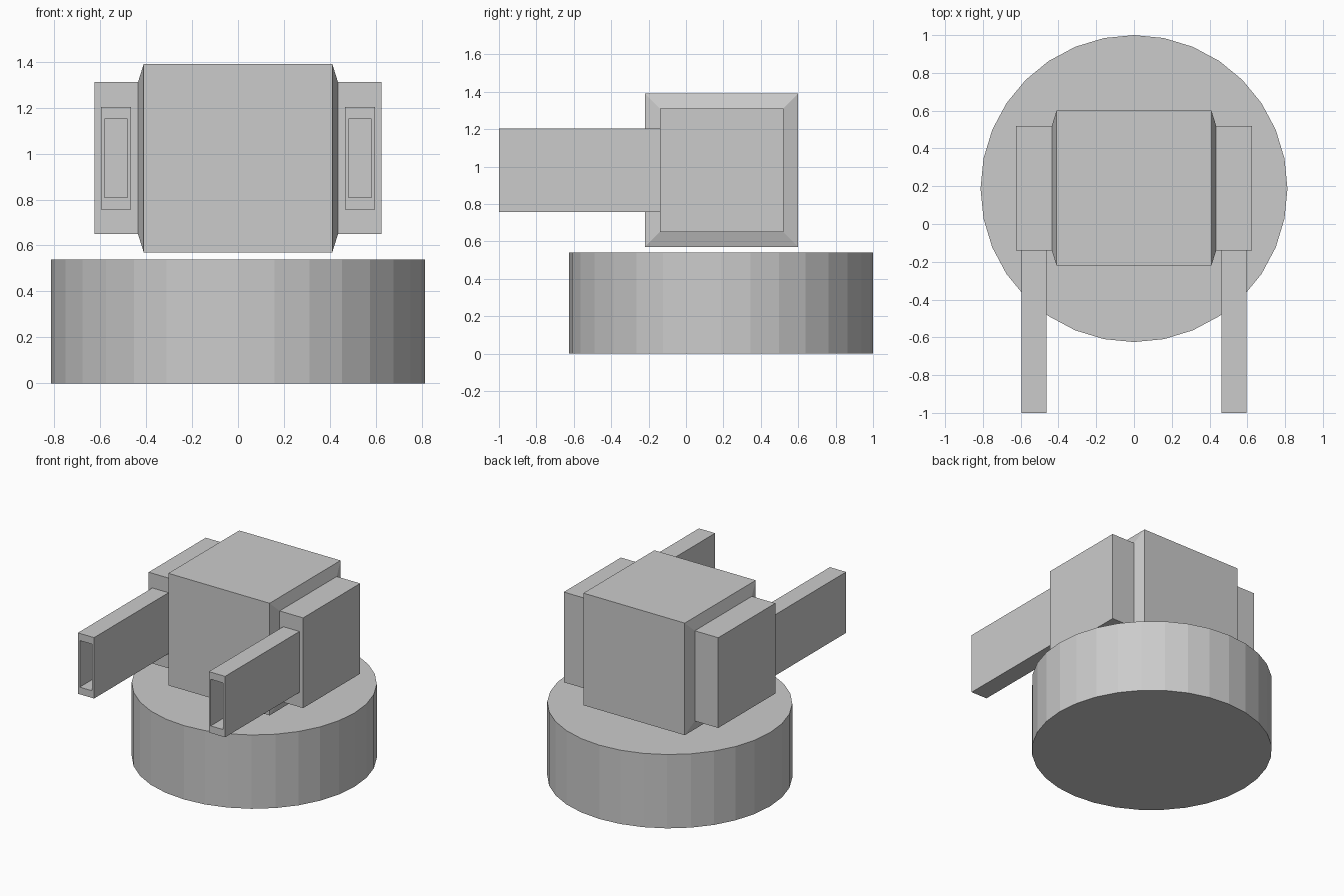
import bpy, bmesh
from mathutils import Vector, Matrix

if "Cube" in bpy.data.objects:
    bpy.data.objects.remove(bpy.data.objects["Cube"])


def extrude(bm, face, move=(0, 0, 0), scale=(1, 1, 1)):
    """Extrude one face, shift it and scale it about its own centre."""
    new = bmesh.ops.extrude_discrete_faces(bm, faces=[face])["faces"][0]
    centre = new.calc_center_median()
    for v in new.verts:
        d = v.co - centre
        v.co = centre + Vector(d[i] * scale[i] + move[i] for i in range(3))
    return new


def facing(bm, axis, candidates=None):
    """Find the face pointing most along an axis."""
    bm.normal_update()
    return max(candidates or bm.faces, key=lambda f: f.normal.dot(Vector(axis)))


def add_object(name, bm):
    bmesh.ops.recalc_face_normals(bm, faces=bm.faces)
    mesh = bpy.data.meshes.new(name)
    bm.to_mesh(mesh)
    bm.free()
    obj = bpy.data.objects.new(name, mesh)
    bpy.context.collection.objects.link(obj)
    return obj


# Round turret base
bm = bmesh.new()
bmesh.ops.create_cone(bm, cap_ends=True, segments=32, radius1=0.8125,
                      radius2=0.8125, depth=0.54,
                      matrix=Matrix.Translation((0, 0.1875, 0.27)))
add_object("round_base", bm)

# Turret head with side pods and barrels grown from it
bm = bmesh.new()
bmesh.ops.create_cube(bm, size=0.82, matrix=Matrix.Translation((0, 0.19, 0.98)))
for side in (-1, 1):
    # chamfered shoulder, then side pod
    shoulder = extrude(bm, facing(bm, (side, 0, 0)), (side * 0.025, 0, 0), (1, 0.805, 0.805))
    pod = extrude(bm, shoulder, (side * 0.19, 0, 0))
    neighbours = {f for e in pod.edges for f in e.link_faces}
    front = facing(bm, (0, -1, 0), neighbours)
    # rectangular barrel
    rim = extrude(bm, front, scale=(0.69, 1, 0.675))
    muzzle = extrude(bm, rim, (0, -0.86, 0))
    # recessed bore
    bore = extrude(bm, muzzle, scale=(0.77, 1, 0.765))
    extrude(bm, bore, (0, 0.5, 0))
add_object("turret_head", bm)
